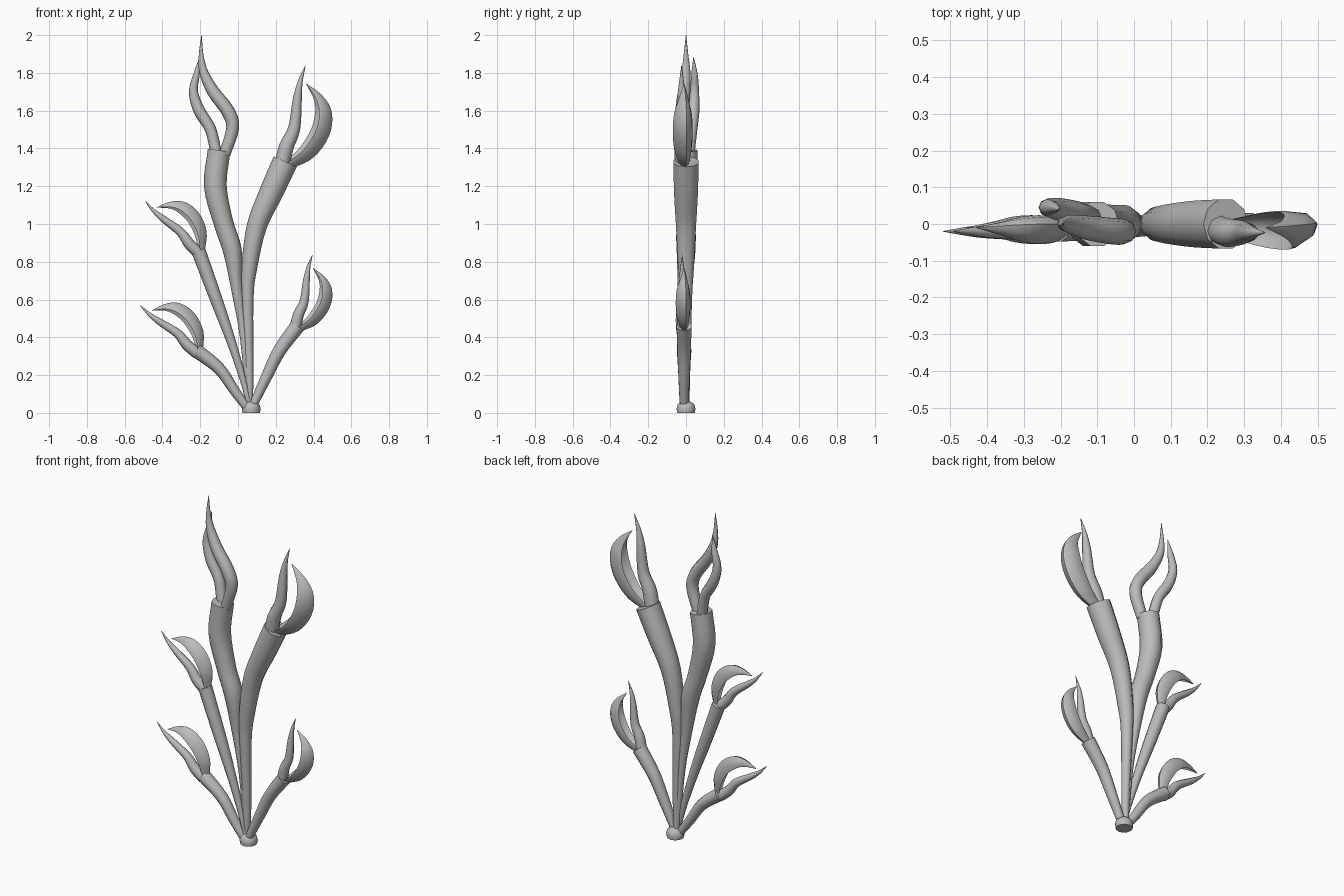
import bpy, bmesh, math
from mathutils import Vector, Matrix

cube = bpy.data.objects.get("Cube")
if cube:
    bpy.data.objects.remove(cube)

grey = bpy.data.materials.new("stone grey")
grey.use_nodes = True
grey.diffuse_color = (0.5, 0.5, 0.5, 1)
grey.node_tree.nodes["Principled BSDF"].inputs["Base Color"].default_value = (0.5, 0.5, 0.5, 1)


def finish(name, bm):
    bmesh.ops.recalc_face_normals(bm, faces=bm.faces)
    mesh = bpy.data.meshes.new(name)
    bm.to_mesh(mesh)
    bm.free()
    mesh.materials.append(grey)
    obj = bpy.data.objects.new(name, mesh)
    bpy.context.collection.objects.link(obj)
    bpy.ops.object.select_all(action='DESELECT')
    obj.select_set(True)
    bpy.context.view_layer.objects.active = obj
    bpy.ops.object.shade_smooth_by_angle(angle=math.radians(50))
    return obj


def smooth_path(keys, steps=4):
    """Catmull-Rom through (x, y, z, radius) keys."""
    k = [Vector(p) for p in keys]
    k = [k[0] * 2 - k[1]] + k + [k[-1] * 2 - k[-2]]
    out = []
    for a, b, c, d in zip(k, k[1:], k[2:], k[3:]):
        for i in range(steps):
            t = i / steps
            out.append(0.5 * (2 * b + (c - a) * t + (2 * a - 5 * b + 4 * c - d) * t * t
                              + (3 * b - a - 3 * c + d) * t ** 3))
    return out + [k[-2]]


def sweep(name, keys, depth=1.0, cup=False, twist=0.0, sides=10, matrix=None):
    """Tapered tube along a path; cup hollows the inner side into a petal."""
    path = smooth_path(keys)
    bm = bmesh.new()
    rings = []
    for i, p in enumerate(path):
        t = (path[min(i + 1, len(path) - 1)] - path[max(i - 1, 0)]).to_3d().normalized()
        n = t.cross(Vector((0, 1, 0))).normalized() * -1
        b = n.cross(t)
        turn = Matrix.Rotation(twist, 3, t)
        r = max(p[3], 0.001)
        ring = []
        for s in range(sides):
            a = 2 * math.pi * s / sides
            u = math.cos(a)
            if cup:
                u = 2 * u - 1 if u > 0 else 1.1 * abs(u) - 1
            off = turn @ (n * u * r + b * math.sin(a) * r * depth)
            ring.append(bm.verts.new(p.to_3d() + off))
        rings.append(ring)
    for lo, hi in zip(rings, rings[1:]):
        for s in range(sides):
            e = (s + 1) % sides
            bm.faces.new((lo[s], lo[e], hi[e], hi[s]))
    bm.faces.new(rings[0])
    bm.faces.new(rings[-1])
    if matrix:
        bm.transform(matrix)
    return finish(name, bm)


# Stems fanning out from the base
stems = {
    "centre_stem": [(.06, 0, .03, .014), (.03, 0, .4, .02), (-.005, 0, .65, .03), (-.03, 0, .86, .05),
                    (-.075, 0, 1.0, .052), (-.12, 0, 1.2, .06), (-.10, 0, 1.39, .06)],
    "tall_left_stem": [(.06, 0, .04, .018), (.06, 0, .2, .022), (.05, 0, .6, .032), (.06, 0, .77, .042),
                       (.10, 0, .99, .053), (.175, 0, 1.165, .063), (.25, 0, 1.33, .067)],
    "middle_right_stem": [(.06, -.01, .04, .012), (.02, -.01, .2, .018), (-.04, -.01, .39, .025),
                          (-.115, -.01, .6, .033), (-.21, -.01, .86, .038)],
    "low_right_stem": [(.045, -.01, .03, .022), (-.02, -.01, .12, .027), (-.10, -.01, .235, .032),
                       (-.22, -.01, .33, .038)],
    "low_left_stem": [(.08, -.01, .04, .022), (.155, -.01, .2, .03), (.22, -.01, .33, .035),
                      (.315, -.01, .46, .04)],
}
for name, keys in stems.items():
    sweep(name, keys, depth=1.05)

# Blooms: one hollow curled petal and one slim pointed petal
curled = [(.015, 0, -.01, .02), (.085, 0, .04, .036), (.135, 0, .115, .041), (.148, 0, .19, .036),
          (.128, 0, .25, .02), (.082, 0, .306, .001)]
slim = [(-.012, -.005, -.01, .03), (.005, -.01, .06, .029), (.035, -.01, .13, .024),
        (.047, -.01, .24, .018), (.058, -.01, .31, .01), (.079, -.01, .376, .001)]
blooms = [("tall_left", (.25, -.01, 1.33), 0, 1.35), ("low_left", (.315, -.01, .46), 0, 1),
          ("middle_right", (-.21, -.01, .86), 59, 1), ("low_right", (-.22, -.01, .33), 63, 1)]
for name, pos, angle, size in blooms:
    m = (Matrix.Translation(pos) @ Matrix.Rotation(math.radians(-angle), 4, 'Y')
         @ Matrix.Scale(size, 4))
    sweep(name + "_curled_petal", curled, depth=1.0, cup=True, twist=.25, matrix=m)
    sweep(name + "_slim_petal", slim, sides=8, matrix=m)

# Twisting pair of tendrils on the centre stem
sweep("front_tendril", [(-.07, -.015, 1.37, .03), (-.028, -.02, 1.51, .034), (-.055, -.02, 1.6, .036),
                        (-.13, -.01, 1.7, .033), (-.18, 0, 1.8, .024), (-.195, 0, 1.89, .013),
                        (-.193, 0, 2.0, .001)], sides=8)
sweep("back_tendril", [(-.115, .015, 1.37, .03), (-.145, .03, 1.5, .03), (-.205, .04, 1.6, .031),
                       (-.236, .045, 1.7, .024), (-.22, .045, 1.79, .017), (-.202, .04, 1.885, .001)], sides=8)

# Rounded base knob
bm = bmesh.new()
profile = [(.046, 0), (.05, .02), (.045, .043), (.028, .058), (.001, .064)]
rings = []
for r, z in profile:
    rings.append([bm.verts.new((.07 + r * math.cos(a * math.pi / 6), r * math.sin(a * math.pi / 6), z))
                  for a in range(12)])
for lo, hi in zip(rings, rings[1:]):
    for s in range(12):
        e = (s + 1) % 12
        bm.faces.new((lo[s], lo[e], hi[e], hi[s]))
bm.faces.new(rings[0])
bm.faces.new(rings[-1])
finish("base_knob", bm)
